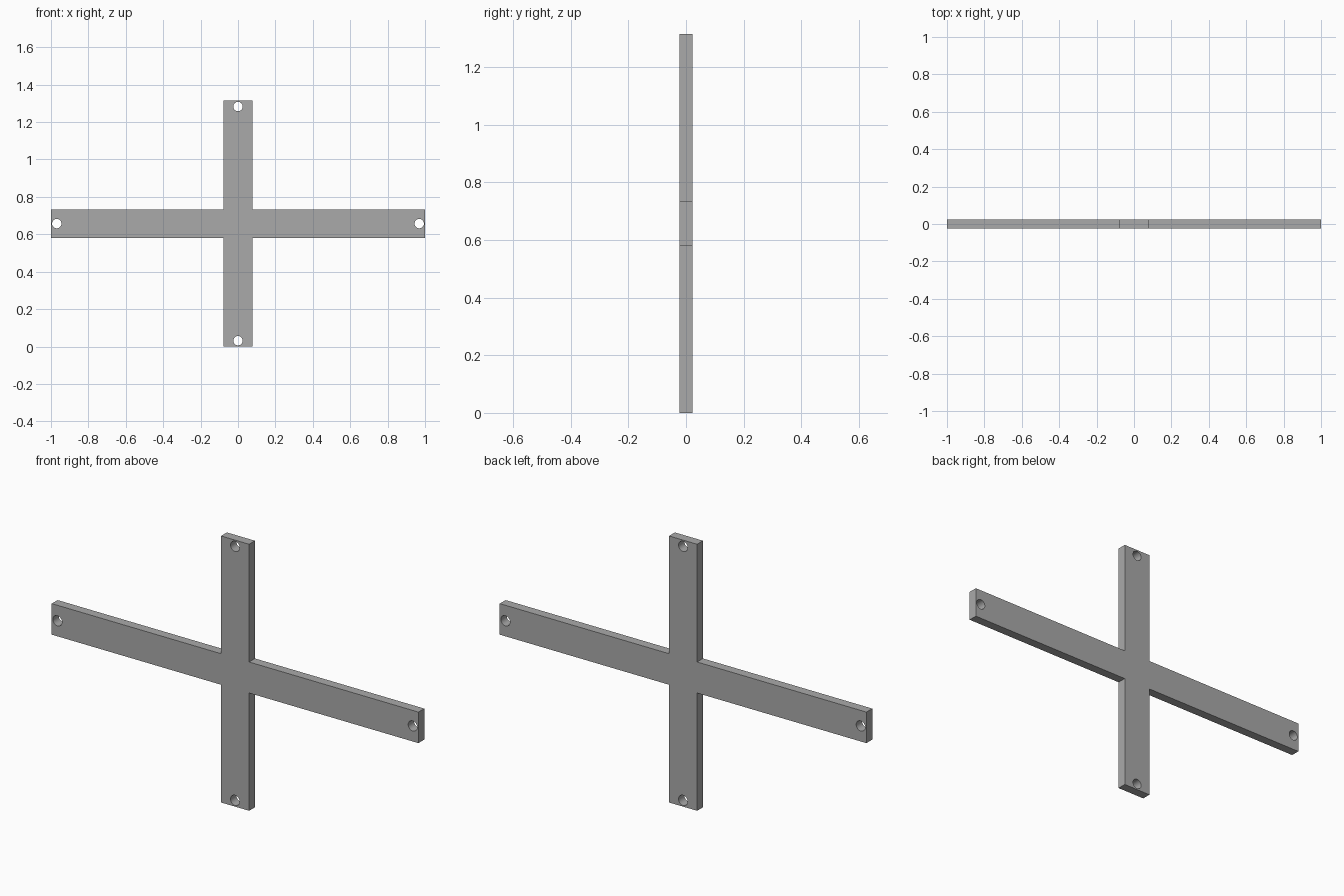
import bpy
from math import cos, sin, pi, radians

cube = bpy.data.objects.get("Cube")
if cube:
    bpy.data.objects.remove(cube, do_unlink=True)

ARM_X, ARM_Z = 1.0, 0.657    # half length of each bar
HALF_W = 0.0765              # half width of the bars
HALF_T = 0.0228              # half thickness
HOLE_R, INSET = 0.025, 0.031 # bolt holes near the arm ends

grey = bpy.data.materials.new("plain grey")
grey.use_nodes = True
colour = (0.4, 0.4, 0.4, 1)
grey.diffuse_color = colour
grey.node_tree.nodes["Principled BSDF"].inputs["Base Color"].default_value = colour

curve = bpy.data.curves.new("cross_plate", "CURVE")
curve.dimensions = "2D"
curve.fill_mode = "BOTH"
curve.extrude = HALF_T


def closed_loop(points):
    spline = curve.splines.new("POLY")
    spline.points.add(len(points) - 1)
    for point, (x, y) in zip(spline.points, points):
        point.co = (x, y, 0, 1)
    spline.use_cyclic_u = True


# Cross outline: three corners per quadrant
outline = []
for sx, sy in ((1, 1), (-1, 1), (-1, -1), (1, -1)):
    corner = [(sx * ARM_X, sy * HALF_W), (sx * HALF_W, sy * HALF_W),
              (sx * HALF_W, sy * ARM_Z)]
    outline += corner if sx * sy > 0 else corner[::-1]
closed_loop(outline)

# One through hole at each arm end
end_x, end_z = ARM_X - INSET, ARM_Z - INSET
for cx, cy in ((end_x, 0), (-end_x, 0), (0, end_z), (0, -end_z)):
    closed_loop([(cx + HOLE_R * cos(2 * pi * i / 32), cy + HOLE_R * sin(2 * pi * i / 32))
                 for i in range(32)])

# Stand the plate upright and turn it into a mesh
plate = bpy.data.objects.new("cross_plate", curve)
bpy.context.collection.objects.link(plate)
plate.rotation_euler.x = radians(90)
plate.location.z = ARM_Z
curve.materials.append(grey)
bpy.ops.object.select_all(action="DESELECT")
plate.select_set(True)
bpy.context.view_layer.objects.active = plate
bpy.ops.object.convert(target="MESH")

# Weld the rims, then round only the hole walls
bpy.ops.object.mode_set(mode="EDIT")
bpy.ops.mesh.select_all(action="SELECT")
bpy.ops.mesh.remove_doubles(threshold=0.0001)
bpy.ops.mesh.normals_make_consistent(inside=False)
bpy.ops.object.mode_set(mode="OBJECT")
bpy.ops.object.shade_smooth_by_angle(angle=radians(30))
